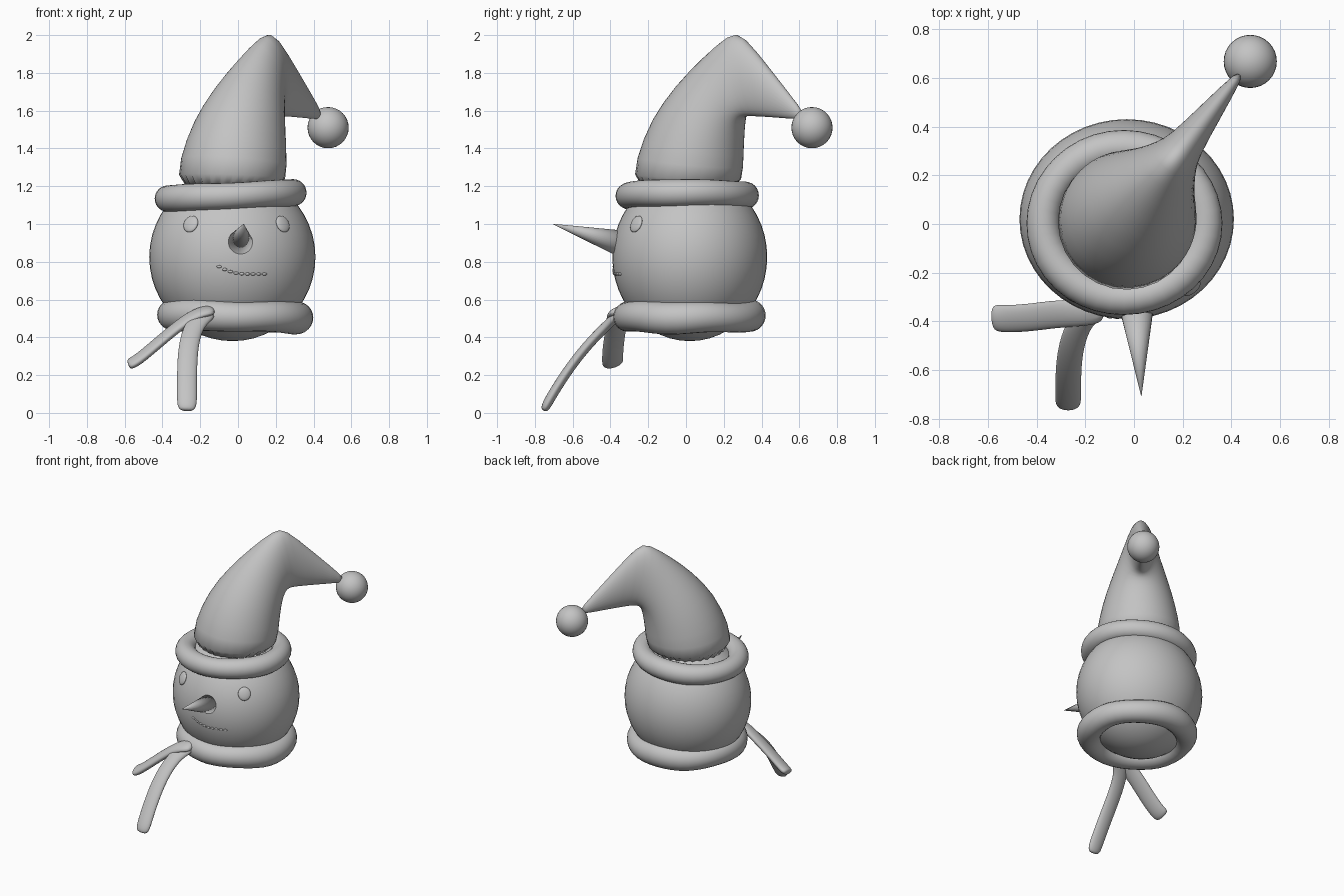
import bpy, bmesh, math
from mathutils import Vector, Matrix

cube = bpy.data.objects.get("Cube")
if cube:
    bpy.data.objects.remove(cube)

grey = bpy.data.materials.new("plain grey")
grey.use_nodes = True
COLOUR = (0.55, 0.55, 0.55, 1)
grey.diffuse_color = COLOUR
grey.node_tree.nodes["Principled BSDF"].inputs["Base Color"].default_value = COLOUR

HEAD = Vector((-0.03, 0.02, 0.825))
RADII = Vector((0.44, 0.41, 0.445))


def finish(bm, name, subdivide=0):
    bmesh.ops.recalc_face_normals(bm, faces=bm.faces[:])
    mesh = bpy.data.meshes.new(name)
    bm.to_mesh(mesh)
    bm.free()
    mesh.materials.append(grey)
    obj = bpy.data.objects.new(name, mesh)
    bpy.context.collection.objects.link(obj)
    if subdivide:
        mod = obj.modifiers.new("smooth", 'SUBSURF')
        mod.levels = mod.render_levels = subdivide
    bpy.ops.object.select_all(action='DESELECT')
    obj.select_set(True)
    bpy.context.view_layer.objects.active = obj
    bpy.ops.object.shade_smooth()
    return obj


def ball(name, centre, radii, rotation=Matrix(), segments=32):
    bm = bmesh.new()
    matrix = Matrix.Translation(centre) @ rotation @ Matrix.Diagonal((*radii, 1))
    bmesh.ops.create_uvsphere(bm, u_segments=segments, v_segments=segments // 2,
                              radius=1, matrix=matrix)
    return finish(bm, name)


def loft(name, rings, subdivide=1, closed=False):
    bm = bmesh.new()
    loops = [[bm.verts.new(p) for p in ring] for ring in rings]
    pairs = list(zip(loops, loops[1:]))
    if closed:
        pairs.append((loops[-1], loops[0]))
    else:
        bm.faces.new(loops[0])
        bm.faces.new(loops[-1])
    for a, b in pairs:
        for i in range(len(a)):
            j = (i + 1) % len(a)
            bm.faces.new((a[i], a[j], b[j], b[i]))
    return finish(bm, name, subdivide)


def ellipse(centre, u, v, count):
    angles = [2 * math.pi * i / count for i in range(count)]
    return [centre + u * math.cos(a) + v * math.sin(a) for a in angles]


def roll(name, centre, major_x, major_y, minor, tilt, lump):
    # soft padded ring, slightly uneven around its length
    rings = []
    for i in range(20):
        a = 2 * math.pi * i / 20
        out = Vector((math.cos(a), math.sin(a), 0))
        middle = Vector((out.x * major_x, out.y * major_y,
                         out.x * tilt + lump * math.sin(5 * a)))
        r = minor + lump * math.cos(3 * a + 1)
        rings.append(ellipse(Vector(centre) + middle, out * r, Vector((0, 0, r)), 12))
    return loft(name, rings, 1, closed=True)


def on_head(x, z):
    # point and outward normal on the front of the head
    dx, dz = (x - HEAD.x) / RADII.x, (z - HEAD.z) / RADII.z
    dy = -math.sqrt(1 - dx * dx - dz * dz)
    point = HEAD + Vector((dx * RADII.x, dy * RADII.y, dz * RADII.z))
    normal = Vector((dx / RADII.x, dy / RADII.y, dz / RADII.z)).normalized()
    return point, normal


# Head
ball("head", HEAD, RADII, segments=48)

# Eyes and mouth
for name, x in (("left_eye", 0.237), ("right_eye", -0.25)):
    point, normal = on_head(x, 1.0)
    turn = normal.to_track_quat('Z', 'Y').to_matrix().to_4x4()
    ball(name, point, (0.043, 0.047, 0.014), turn, 24)
for i in range(9):
    x = -0.1 + i * 0.03
    point, normal = on_head(x, 0.735 + 2 * (x - 0.04) ** 2 * (x < 0.04))
    turn = normal.to_track_quat('Z', 'Y').to_matrix().to_4x4()
    ball(f"mouth_{i + 1}", point, (0.014, 0.008, 0.006), turn, 10)

# Nose
base, tip = Vector((0.01, -0.33, 0.893)), Vector((0.03, -0.705, 1.0))
axis = tip - base
bm = bmesh.new()
bmesh.ops.create_cone(bm, cap_ends=True, segments=32, radius1=0.073, radius2=0.001,
                      depth=axis.length,
                      matrix=Matrix.Translation((base + tip) / 2)
                      @ axis.to_track_quat('Z', 'Y').to_matrix().to_4x4())
finish(bm, "nose")

# Hat brim and scarf ring
roll("hat_brim", (-0.04, 0.005, 1.15), 0.338, 0.315, 0.074, 0.016, 0.002)
roll("scarf", (-0.017, 0.015, 0.512), 0.338, 0.328, 0.086, -0.008, 0.005)

# Hat: cone folded over in a diagonal plane, given as
# outer edge (along, up), inner edge (along, up), sideways radius
bend = Vector((0.61, 0.79, 0))
side = Vector((0.79, -0.61, 0))
up = Vector((0, 0, 1))
start = Vector((-0.04, 0, 0))
profile = [
    (-0.30, 1.16, 0.30, 1.16, 0.30),
    (-0.26, 1.36, 0.31, 1.30, 0.285),
    (-0.17, 1.57, 0.325, 1.42, 0.25),
    (-0.02, 1.75, 0.34, 1.50, 0.20),
    (0.14, 1.89, 0.36, 1.55, 0.15),
    (0.30, 2.01, 0.39, 1.57, 0.10),
    (0.37, 2.01, 0.44, 1.57, 0.075),
    (0.56, 1.82, 0.58, 1.565, 0.05),
    (0.80, 1.58, 0.80, 1.55, 0.015),
]
rings = []
for s0, z0, s1, z1, wide in profile:
    outer, inner = start + bend * s0 + up * z0, start + bend * s1 + up * z1
    rings.append(ellipse((outer + inner) / 2, (outer - inner) / 2, side * wide, 28))
loft("hat", rings)
ball("pompom", (0.477, 0.667, 1.51), (0.109, 0.109, 0.109))


# Scarf tails: flat rounded bands swept along a path
def band(name, path, across, width, thick):
    points = [Vector(p) for p in path]
    rings = []
    for i, p in enumerate(points):
        along = (points[min(i + 1, len(points) - 1)] - points[max(i - 1, 0)]).normalized()
        flat = (Vector(across) - along * along.dot(Vector(across))).normalized()
        taper = 0.6 if i == len(points) - 1 else 1
        rings.append(ellipse(p, flat * width * taper, along.cross(flat) * thick * taper, 12))
    return loft(name, rings, 2)


band("long_scarf_tail",
     [(-0.14, -0.34, 0.54), (-0.22, -0.39, 0.49), (-0.26, -0.50, 0.385),
      (-0.27, -0.61, 0.25), (-0.27, -0.70, 0.11), (-0.27, -0.742, 0.035),
      (-0.272, -0.752, 0.01)],
     (1, 0, 0), 0.055, 0.027)
band("short_scarf_tail",
     [(-0.12, -0.35, 0.545), (-0.22, -0.365, 0.53), (-0.33, -0.37, 0.45),
      (-0.43, -0.385, 0.365), (-0.53, -0.39, 0.28), (-0.57, -0.385, 0.26),
      (-0.582, -0.385, 0.256)],
     (0, 1, 0.35), 0.06, 0.028)
